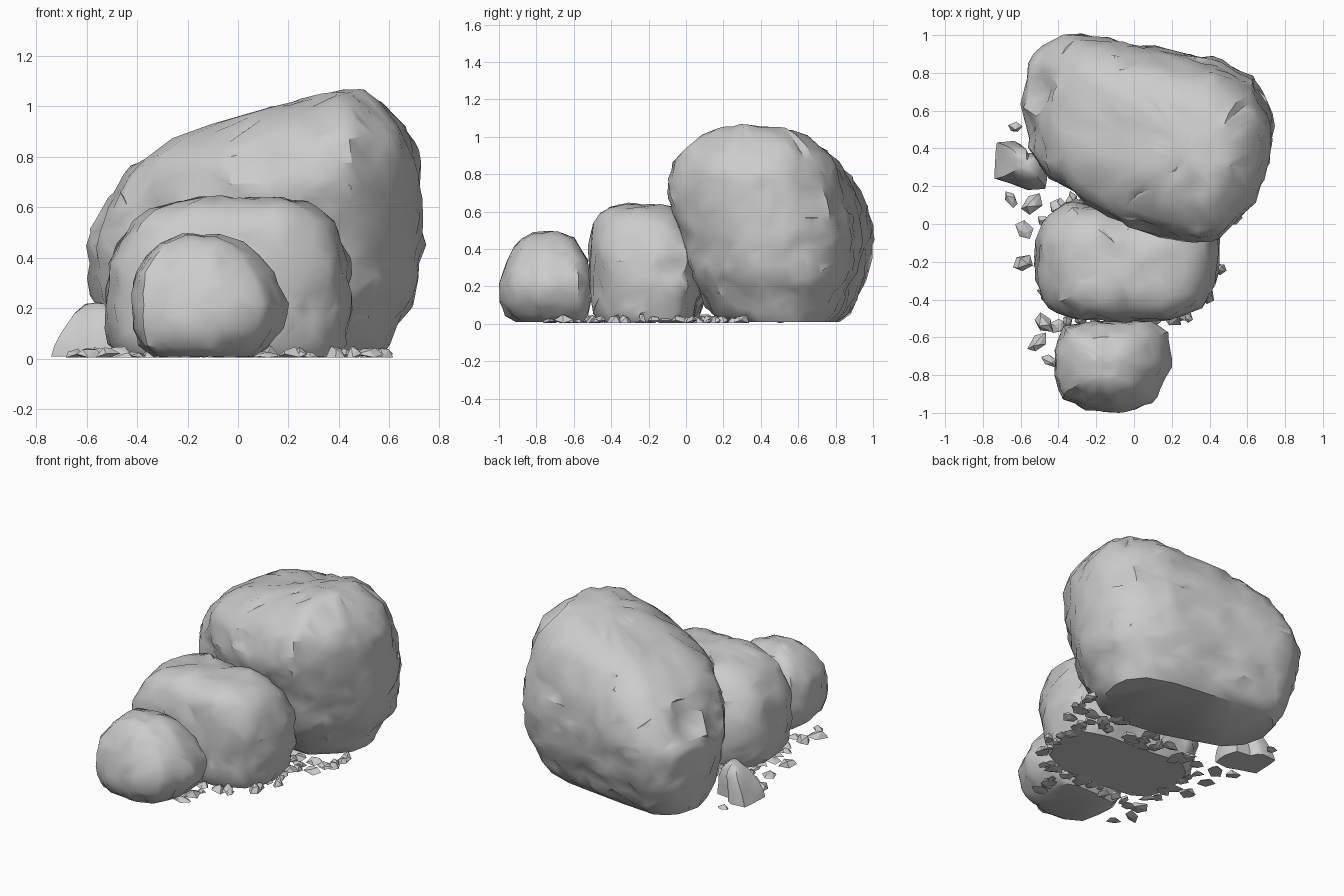
import bpy, bmesh, math, random
from mathutils import Vector, noise

if "Cube" in bpy.data.objects:
    bpy.data.objects.remove(bpy.data.objects["Cube"])

random.seed(7)
stone = bpy.data.materials.new("grey stone")
stone.diffuse_color = (0.6, 0.6, 0.6, 1)
stone.use_nodes = True
stone.node_tree.nodes["Principled BSDF"].inputs["Base Color"].default_value = stone.diffuse_color


def finish(name, bm, angle=0, keep=1.0):
    bmesh.ops.recalc_face_normals(bm, faces=bm.faces)
    me = bpy.data.meshes.new(name)
    bm.to_mesh(me)
    bm.free()
    me.materials.append(stone)
    ob = bpy.data.objects.new(name, me)
    bpy.context.collection.objects.link(ob)
    if angle:
        bpy.ops.object.select_all(action='DESELECT')
        ob.select_set(True)
        bpy.context.view_layer.objects.active = ob
        # irregular chipped triangles
        mod = ob.modifiers.new("chip", 'DECIMATE')
        mod.ratio = keep
        bpy.ops.object.modifier_apply(modifier=mod.name)
        bpy.ops.object.shade_smooth_by_angle(angle=math.radians(angle))
    return ob


def resample(points, n):
    """Even steps along a closed outline."""
    pts = [Vector(p) for p in points]
    pts.append(pts[0])
    lens = [(b - a).length for a, b in zip(pts, pts[1:])]
    out = []
    for i in range(n):
        d, k = sum(lens) * i / n, 0
        while d > lens[k]:
            d -= lens[k]
            k += 1
        out.append(pts[k].lerp(pts[k + 1], d / lens[k]))
    return out


def boulder(name, plan, levels, n, rough, dents=(), step=0.04, keep=0.4, tilt=None):
    """Loft a plan outline through levels of (z, x0, x1, y0, y1), then weather it."""
    ring = resample(plan, n)
    lo = Vector((min(p.x for p in ring), min(p.y for p in ring)))
    hi = Vector((max(p.x for p in ring), max(p.y for p in ring)))
    unit = [((p.x - lo.x) / (hi.x - lo.x), (p.y - lo.y) / (hi.y - lo.y)) for p in ring]
    # extra levels between the widely spaced ones
    rows = []
    for a, b in zip(levels, levels[1:]):
        k = max(1, round((b[0] - a[0]) / step))
        rows += [[u + (v - u) * i / k for u, v in zip(a, b)] for i in range(k)]
    # rounded top made of shrinking rings
    z, x0, x1, y0, y1 = levels[-1]
    cx, cy = (x0 + x1) / 2, (y0 + y1) / 2
    for s, up in ((1, 0), (.7, .004), (.4, .006), (.15, .007)):
        rows.append([z + up, cx + (x0 - cx) * s, cx + (x1 - cx) * s,
                     cy + (y0 - cy) * s, cy + (y1 - cy) * s])
    bm = bmesh.new()
    rings = [[bm.verts.new((a + (b - a) * u, c + (d - c) * v, z)) for u, v in unit]
             for z, a, b, c, d in rows]
    for a, b in zip(rings, rings[1:]):
        for i in range(n):
            j = (i + 1) % n
            bm.faces.new((a[i], a[j], b[j], b[i]))
    bm.faces.new(rings[0][::-1])
    bm.faces.new(rings[-1])
    # crown sloping down to the left
    if tilt:
        x_high, slope, z_from, z_to = tilt
        for v in bm.verts:
            w = min(1, max(0, (v.co.z - z_from) / (z_to - z_from)))
            v.co.z -= slope * max(0, x_high - v.co.x) * w
    bmesh.ops.recalc_face_normals(bm, faces=bm.faces)
    bm.normal_update()
    base = levels[0][0]
    normals = {v: v.normal.copy() for v in bm.verts}
    for v, nor in normals.items():
        if v.co.z <= base + 1e-4:
            continue
        p = v.co.copy()
        d = noise.noise(p * 5.0 + Vector((8, 2, 5))) * rough * 0.6
        d += noise.noise(p * 12.0) * rough * 0.7
        # thin cracks
        d -= max(0, .12 - abs(noise.noise(p * 3.5 + Vector((1, 9, 4))))) * rough * 4
        for q, r, depth in dents:
            t = (p - Vector(q)).length / r
            if t < 1:
                d -= depth * (1 - t * t)
        v.co += nor * d
        v.co += noise.noise_vector(p * 22) * rough * 0.35
        v.co.z = max(v.co.z, base)
    bmesh.ops.triangulate(bm, faces=bm.faces[:])
    return finish(name, bm, 38, keep)


# large boulder
boulder("large_boulder",
        [(-.38, 1), (-.2, .99), (.1, .93), (.42, .87), (.62, .77), (.72, .6), (.73, .45),
         (.7, .25), (.61, .1), (.46, -.08), (.3, -.1), (0, -.04), (-.2, .05), (-.45, .18),
         (-.56, .35), (-.6, .6), (-.55, .85), (-.48, .95)],
        [(.01, -.5, .57, .2, .82), (.06, -.53, .6, .14, .88), (.25, -.58, .7, .03, .97),
         (.45, -.6, .735, -.02, 1), (.56, -.57, .73, -.06, .99), (.68, -.53, .72, -.1, .97),
         (.78, -.49, .72, -.1, .94), (.88, -.45, .69, -.07, .89), (.955, -.39, .63, 0, .83),
         (1.015, -.27, .57, .08, .72), (1.045, -.11, .53, .15, .63), (1.06, .06, .5, .2, .54)],
        64, .024,
        [((.08, -.02, .78), .1, .04), ((-.5, .7, .62), .13, .035), ((-.54, .5, .52), .1, .03),
         ((-.38, .17, .62), .13, .035), ((.2, .03, .8), .06, .02)],
        tilt=(.45, .22, .5, 1))

# middle boulder
boulder("middle_boulder",
        [(-.52, -.1), (-.46, .03), (-.35, .12), (-.1, .08), (.25, .06), (.42, 0), (.45, -.12),
         (.44, -.27), (.37, -.42), (.2, -.51), (-.1, -.51), (-.38, -.48), (-.48, -.42),
         (-.51, -.3)][::-1],
        [(.01, -.46, .4, -.46, .06), (.06, -.51, .43, -.49, .09), (.2, -.53, .45, -.51, .12),
         (.38, -.51, .445, -.52, .11), (.46, -.47, .42, -.515, .09), (.54, -.41, .38, -.5, .05),
         (.59, -.35, .32, -.465, 0), (.618, -.27, .27, -.42, -.05), (.63, -.18, .2, -.36, -.1)],
        52, .02, [((.1, -.52, .44), .14, .012), ((-.52, -.15, .36), .1, .02)])

# small boulder
boulder("small_boulder",
        [(-.42, -.68), (-.37, -.54), (-.2, -.51), (.08, -.51), (.18, -.56), (.2, -.75),
         (.11, -.94), (-.05, -1), (-.25, -.98), (-.38, -.92), (-.41, -.8)][::-1],
        [(.01, -.34, .07, -.91, -.55), (.05, -.4, .12, -.96, -.53), (.12, -.42, .18, -1, -.51),
         (.22, -.425, .2, -1, -.51), (.34, -.405, .145, -.96, -.53), (.41, -.36, .08, -.92, -.57),
         (.46, -.31, .02, -.88, -.6), (.49, -.22, -.06, -.83, -.67)],
        42, .016, keep=.5)

# little rock at the left side
boulder("little_rock",
        [(-.73, .25), (-.66, .23), (-.55, .19), (-.46, .2), (-.45, .28), (-.47, .37),
         (-.57, .38), (-.6, .44), (-.72, .43)],
        [(.01, -.74, -.46, .18, .44), (.05, -.73, -.46, .18, .44), (.12, -.69, -.47, .2, .42),
         (.18, -.65, -.49, .23, .4), (.215, -.61, -.53, .27, .36)],
        20, .01, keep=.6)

# pebbles scattered along the foot of the boulders
spots = [(-.63, .51, .04), (-.65, .13, .055), (-.54, .11, .07), (-.58, -.03, .055),
         (-.59, -.21, .07), (-.48, -.52, .07), (-.51, -.63, .06), (-.45, -.72, .05),
         (.46, -.24, .04), (.58, .16, .05), (.52, .03, .06)]


def scatter(a, b, count, spread):
    for i in range(count):
        p = Vector(a).lerp(Vector(b), (i + .5) / count)
        spots.append((p.x + random.uniform(-spread, spread),
                      p.y + random.uniform(-spread, spread), random.uniform(.04, .07)))


scatter((-.42, -.52), (.34, -.46), 12, .03)   # between small and middle boulders
scatter((-.46, .1), (.52, .14), 26, .07)      # between middle and large boulders
scatter((.09, -.74), (.14, -.54), 4, .02)     # right of the small boulder
scatter((.4, -.4), (.42, .05), 7, .02)        # right of the middle boulder
scatter((.53, .12), (.58, .34), 4, .02)       # right of the large boulder
scatter((-.46, -.45), (-.48, .05), 7, .02)    # left of the middle boulder

for i, (x, y, r) in enumerate(spots):
    bm = bmesh.new()
    turn = random.uniform(0, math.tau)
    high = random.uniform(.025, .055)
    wide, slim = r * random.uniform(.9, 1.1), r * random.uniform(.55, .85)

    def corner(a, s, z):
        u, v = s * wide * math.cos(a), s * slim * math.sin(a)
        bm.verts.new((x + u * math.cos(turn) - v * math.sin(turn),
                      y + u * math.sin(turn) + v * math.cos(turn), z))

    for k in range(5):
        corner(k * math.tau / 5, random.uniform(.75, 1.1), random.choice((.005, high * .4)))
    for k in range(3):
        corner(k * math.tau / 3 + .5, random.uniform(.35, .65), high * random.uniform(.55, 1))
    corner(0, 0, .005)
    hull = bmesh.ops.convex_hull(bm, input=bm.verts)
    loose = [v for v in hull["geom_interior"] if isinstance(v, bmesh.types.BMVert)]
    bmesh.ops.delete(bm, geom=loose, context='VERTS')
    finish(f"pebble_{i + 1}", bm)
